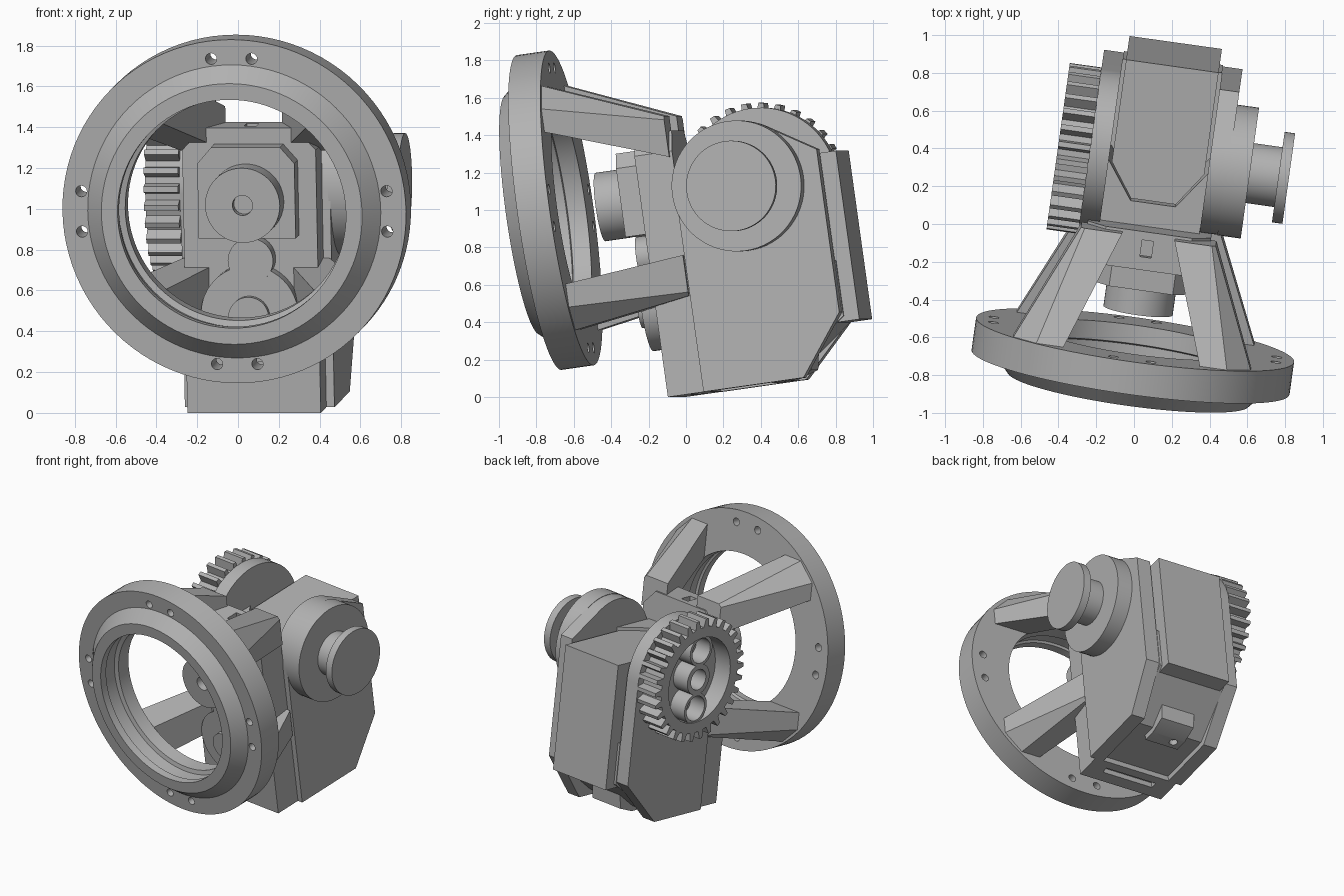
import bpy, bmesh
from math import sin, cos, pi, radians
from mathutils import Matrix, Vector

if "Cube" in bpy.data.objects:
    bpy.data.objects.remove(bpy.data.objects["Cube"])

grey = bpy.data.materials.new("plain grey")
grey.use_nodes = True
COLOUR = (0.45, 0.45, 0.45, 1)
grey.diffuse_color = COLOUR
grey.node_tree.nodes["Principled BSDF"].inputs["Base Color"].default_value = COLOUR

# The whole assembly is built square, then yawed and pitched
TILT = (Matrix.Translation((0, 0, 0.006)) @ Matrix.Rotation(radians(-8), 4, 'Z')
        @ Matrix.Rotation(radians(8), 4, 'X') @ Matrix.Translation((0.085, 0, 0)))
AXLE_Y, AXLE_Z = 0.505, 1.063
parts = []


def finish(name, bm):
    bmesh.ops.remove_doubles(bm, verts=bm.verts, dist=1e-5)
    bmesh.ops.recalc_face_normals(bm, faces=bm.faces)
    mesh = bpy.data.meshes.new(name)
    bm.to_mesh(mesh)
    bm.free()
    mesh.materials.append(grey)
    obj = bpy.data.objects.new(name, mesh)
    bpy.context.collection.objects.link(obj)
    obj.matrix_world = TILT
    parts.append(obj)
    return obj


def place(axis, p, q, t):
    """Profile point (p, q) at distance t along the axis."""
    return {'X': (t, p, q), 'Y': (p, t, q), 'Z': (p, q, t)}[axis]


def loft(name, loop_a, loop_b):
    bm = bmesh.new()
    a = [bm.verts.new(p) for p in loop_a]
    b = [bm.verts.new(p) for p in loop_b]
    bm.faces.new(a)
    bm.faces.new(b)
    for i in range(len(a)):
        j = (i + 1) % len(a)
        bm.faces.new((a[i], a[j], b[j], b[i]))
    return finish(name, bm)


def prism(name, axis, outline, t0, t1):
    return loft(name, [place(axis, p, q, t0) for p, q in outline],
                [place(axis, p, q, t1) for p, q in outline])


def box(name, x0, x1, y0, y1, z0, z1):
    return prism(name, 'Z', [(x0, y0), (x1, y0), (x1, y1), (x0, y1)], z0, z1)


def lathe(name, axis, centre, profile, steps=64):
    """Turn a closed (radius, distance) profile around an axis."""
    bm = bmesh.new()
    rings = []
    for i in range(steps):
        c, s = cos(2 * pi * i / steps), sin(2 * pi * i / steps)
        rings.append([bm.verts.new(place(axis, centre[0] + r * c, centre[1] + r * s, t))
                      for r, t in profile])
    n = len(profile)
    for i in range(steps):
        a, b = rings[i], rings[(i + 1) % steps]
        for k in range(n):
            m = (k + 1) % n
            if profile[k][0] + profile[m][0] == 0:
                continue
            quad = [a[k], a[m], b[m], b[k]]
            if profile[m][0] == 0:
                quad = [a[k], a[m], b[k]]
            elif profile[k][0] == 0:
                quad = [a[k], a[m], b[m]]
            bm.faces.new(quad)
    return finish(name, bm)


def cylinder(name, axis, centre, r, t0, t1, steps=48):
    return lathe(name, axis, centre, [(0, t0), (r, t0), (r, t1), (0, t1)], steps)


def cut(target, cutters):
    for c in cutters:
        c.hide_render = True
        mod = target.modifiers.new("cut", 'BOOLEAN')
        mod.operation, mod.solver, mod.object = 'DIFFERENCE', 'EXACT', c
        bpy.context.view_layer.objects.active = target
        bpy.ops.object.modifier_apply(modifier=mod.name)
        parts.remove(c)
        bpy.data.objects.remove(c)


# Front mounting ring: flange, bevelled collar, stepped bore and paired bolt holes
hub = (0.006, 1.08)
ring = lathe("mounting_ring", 'Y', hub, [
    (0.85, -0.635), (0.85, -0.46), (0.55, -0.46), (0.55, -0.56), (0.58, -0.57),
    (0.58, -0.66), (0.565, -0.67), (0.565, -0.725), (0.645, -0.725), (0.725, -0.635)], 96)
holes = []
for k in range(4):
    turn = Matrix.Rotation(k * pi / 2, 2)
    for side in (-0.1, 0.1):
        p = turn @ Vector((side, 0.755))
        holes.append(cylinder("hole_cutter", 'Y', (hub[0] + p.x, hub[1] + p.y),
                              0.028, -0.8, -0.3, 16))
cut(ring, holes)

# Four splayed struts with a clipped outer corner, from the frame to the ring
def section(side, up, u, dz, w, h, clip, y):
    corners = [(u - w, dz - h), (u + w, dz - h), (u + w, dz + h - clip),
               (u + w - clip, dz + h), (u - w, dz + h)]
    return [(side * p, y, hub[1] + up * q) for p, q in corners]

for side, word in ((-1, "right"), (1, "left")):
    for up, dz_body, level in ((1, 0.3, "upper"), (-1, 0.45, "lower")):
        loft(f"{level}_{word}_strut",
             section(side, up, 0.5, 0.535, 0.135, 0.125, 0.125, -0.462),
             section(side, up, 0.25, dz_body, 0.11, 0.11, 0.02, 0.15))

# Front frame with clipped top corners
frame = prism("front_frame", 'Y', [(-0.33, 0), (0.33, 0), (0.33, 1.3), (0.23, 1.41),
                                   (-0.23, 1.41), (-0.33, 1.3)], -0.04, 0.165)
cut(frame, [box("slot_cutter", -0.03, 0.03, 0.03, 0.12, 1.36, 1.5),
            box("slot_cutter", -0.2, 0.2, 0.05, 0.1, -0.1, 0.04)])
prism("frame_bridge", 'Z', [(-0.265, 0.165), (0.265, 0.165), (0.265, 0.49), (0.12, 0.29),
                            (-0.12, 0.29), (-0.265, 0.49)], 0.04, 1.2)

# Upper motor
prism("upper_motor_block", 'Y', [(-0.24, 0.88), (0.24, 0.88), (0.24, 1.25), (0.17, 1.33),
                                 (-0.17, 1.33), (-0.24, 1.25)], -0.16, -0.04)
motor = cylinder("upper_motor", 'Y', (0, AXLE_Z), 0.185, -0.305, -0.16)
cut(motor, [cylinder("hole_cutter", 'Y', (0, AXLE_Z), 0.05, -0.4, -0.25, 24)])

# Lower motor with small lobe and shaft
cylinder("lower_motor", 'Y', (0, 0.5), 0.24, -0.13, -0.04)
cylinder("lower_motor_lobe", 'Y', (0.01, 0.765), 0.112, -0.135, -0.04)
cylinder("lower_motor_shaft", 'Y', (0, 0.49), 0.1, -0.17, -0.12)

# Round-topped side plates: the gear side has the wider arch
def arc(y, r, first):
    return [(y + r * cos(radians(a)), AXLE_Z + r * sin(radians(a)))
            for a in range(first, 181, 5)]

prism("left_side_plate", 'X', [(0.16, 0), (0.705, 0), (0.945, 0.32), (0.945, 1.2)]
      + arc(AXLE_Y, 0.347, 60), 0.265, 0.37)
prism("right_side_plate", 'X', [(0.16, 0), (0.63, 0), (0.945, 0.32)]
      + arc(0.53, 0.415, 0) + [(0.16, 0.85)], -0.37, -0.265)

# Rear housing: sloped lower core, chamfered block and a drilled tab
prism("housing_core", 'X', [(0.16, 0.04), (0.6, 0.04), (0.95, 0.3), (0.95, 0.6), (0.16, 0.6)],
      -0.265, 0.265)
prism("rear_block", 'Z', [(-0.247, 1.03), (-0.247, 0.48), (-0.12, 0.3), (0.12, 0.3),
                          (0.247, 0.48), (0.247, 1.03)], 0.27, 1.18)
tab = prism("bottom_tab", 'X', [(0.5, 0.1), (0.5, 0), (0.6, 0), (0.72, 0.04), (0.74, 0.15)],
            -0.13, 0.13)
cut(tab, [cylinder("hole_cutter", 'Z', (-0.06, 0.56), 0.03, -0.1, 0.05, 16)])

# Left axle: hub disc, neck and cap
lathe("axle_knob", 'X', (AXLE_Y, AXLE_Z), [
    (0, 0.36), (0.35, 0.36), (0.35, 0.485), (0.16, 0.485), (0.16, 0.637),
    (0.242, 0.637), (0.242, 0.693), (0, 0.693)])

# Right drive gear: toothed rim, round recess and three tubular bosses
TEETH = 30
teeth = []
for i in range(TEETH):
    for step, r in ((0, 0.385), (0.4, 0.385), (0.55, 0.445), (0.85, 0.445)):
        a = 2 * pi * (i + step) / TEETH
        teeth.append((AXLE_Y + r * cos(a), AXLE_Z + r * sin(a)))
gear = prism("drive_gear", 'X', teeth, -0.54, -0.37)
cut(gear, [cylinder("recess_cutter", 'X', (AXLE_Y, AXLE_Z), 0.31, -0.6, -0.4)])
for dz, bore in ((-0.21, 0.09), (0, 0.075), (0.21, 0.09)):
    lathe("gear_boss", 'X', (AXLE_Y, AXLE_Z + dz),
          [(bore, -0.53), (0.112, -0.53), (0.112, -0.39), (bore, -0.39)], 32)

# Smooth the round surfaces, keep edges crisp
bpy.ops.object.select_all(action='DESELECT')
for obj in parts:
    obj.select_set(True)
bpy.context.view_layer.objects.active = parts[0]
bpy.ops.object.shade_smooth_by_angle(angle=radians(30))
